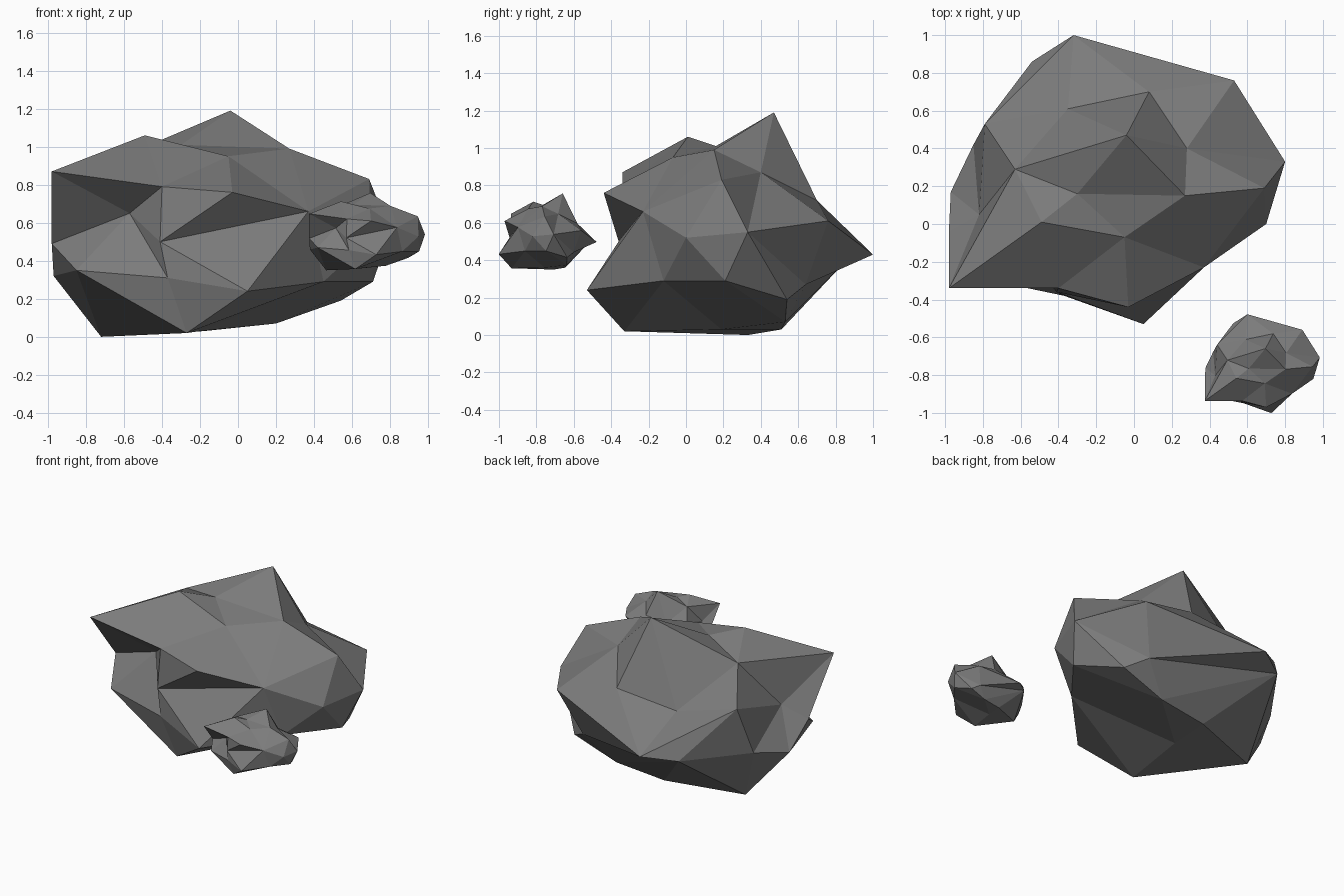
import bpy
import bmesh
from mathutils import Vector

default_cube = bpy.data.objects.get("Cube")
if default_cube:
    bpy.data.objects.remove(default_cube, do_unlink=True)


def make_material(name, shade):
    """Plain matte grey."""
    material = bpy.data.materials.new(name)
    material.use_nodes = True
    colour = (shade, shade, shade, 1)
    material.diffuse_color = colour
    shader = material.node_tree.nodes["Principled BSDF"]
    shader.inputs["Base Color"].default_value = colour
    shader.inputs["Roughness"].default_value = 0.9
    return material


# Corner points of the boulder, in hundredths of a unit
crown = [(27, 15, 99), (69, 19, 83), (-4, 47, 119), (-63, 29, 94),
         (-30, 16, 101), (-49, 1, 106), (-5, -7, 95)]
overhang = [(-40, -34, 79), (-98, -34, 87), (37, -23, 66)]
back = [(8, 70, 72), (53, 76, 61), (-79, 53, 73), (-54, 86, 40), (40, 64, 27)]
sides = [(80, 33, 55), (70, 0, 52), (-98, -4, 49), (-97, 17, 32), (-85, 42, 38),
         (71, 21, 29), (45, -12, 29), (54, 54, 19)]
front_foot = [(5, -53, 24), (-37, -38, 31), (-85, -28, 35)]
underside = [(-72, 33, 0), (-27, -33, 2), (-18, 51, 3), (20, 53, 7), (-20, 19, 3)]

# Dents and spurs: corner point, then the point it is aimed at while wrapping
bent = [
    ((-3, -44, 76), (-3, -44, 90)),     # front lip
    ((-41, -36, 50), (-10, -36, 50)),   # notch centre
    ((-57, -15, 65), (-62, -30, 50)),   # notch left
    ((-82, 5, 59), (-82, 12, 62)),      # side hollow
    ((28, 40, 87), (40, 40, 80)),       # shoulder
    ((-35, 61, 63), (-35, 61, 80)),     # back hollow
    ((-32, 100, 43), (-32, 100, 65)),   # back spur
]


def facet_rock(name, corners, core, radii):
    """Wrap triangles round a core by direction, then push each corner out."""
    bm = bmesh.new()
    targets = []
    for corner, aim in corners:
        offset = Vector(aim) / 100 - core
        direction = Vector([o / r for o, r in zip(offset, radii)]).normalized()
        targets.append((bm.verts.new(direction), Vector(corner) / 100))
    bmesh.ops.convex_hull(bm, input=bm.verts[:])
    bmesh.ops.recalc_face_normals(bm, faces=bm.faces[:])
    for vert, point in targets:
        vert.co = point
    for face in bm.faces:
        face.smooth = False
    mesh = bpy.data.meshes.new(name)
    bm.to_mesh(mesh)
    bm.free()
    return mesh


def place_rock(name, mesh, location, size):
    rock = bpy.data.objects.new(name, mesh)
    rock.location = location
    rock.scale = (size, size, size)
    bpy.context.collection.objects.link(rock)


# One faceted mesh serves both rocks
straight = crown + overhang + back + sides + front_foot + underside
all_corners = [(corner, corner) for corner in straight] + bent
rock_mesh = facet_rock("rock_mesh", all_corners,
                       core=Vector((-0.1, 0.15, 0.5)), radii=(0.85, 0.7, 0.55))
rock_mesh.materials.append(make_material("stone_grey", 0.2))

place_rock("large_rock", rock_mesh, (0, 0, 0), 1)
place_rock("small_floating_rock", rock_mesh, (0.71, -0.82, 0.35), 0.342)
